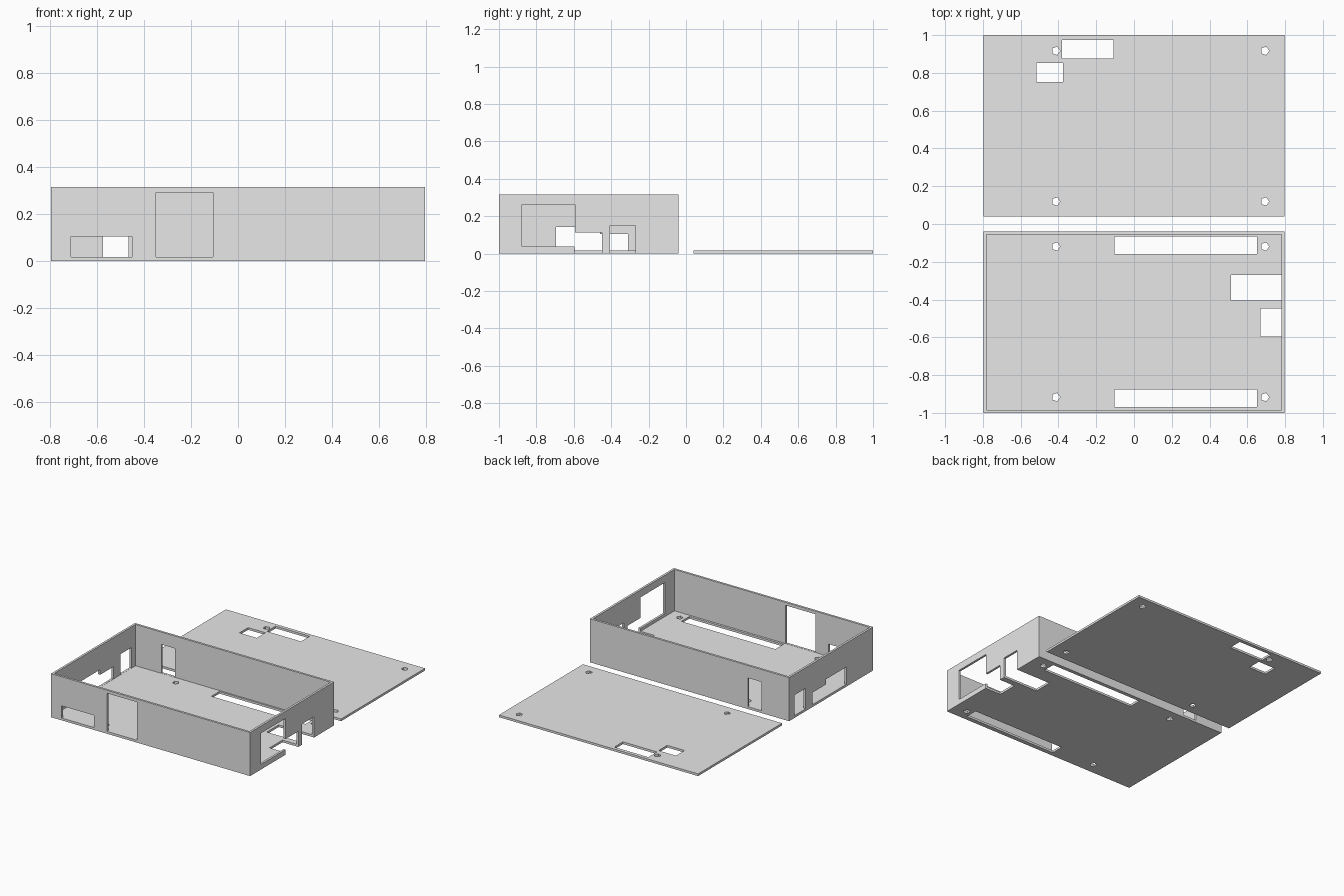
import bpy
import bmesh
from mathutils import Matrix, Vector

cube = bpy.data.objects.get("Cube")
if cube:
    bpy.data.objects.remove(cube)

HALF_X, NEAR, FAR = 0.797, 0.04, 1.0   # panel half width and y range
HEIGHT, WALL = 0.315, 0.016
SILL = 0.017                           # lower edge of the wall openings

grey = bpy.data.materials.new("plain_grey")
grey.use_nodes = True
grey.diffuse_color = (0.8, 0.8, 0.8, 1)
grey.node_tree.nodes["Principled BSDF"].inputs["Base Color"].default_value = (0.8, 0.8, 0.8, 1)


def new_object(name, bm):
    mesh = bpy.data.meshes.new(name)
    bm.to_mesh(mesh)
    bm.free()
    obj = bpy.data.objects.new(name, mesh)
    bpy.context.collection.objects.link(obj)
    mesh.materials.append(grey)
    return obj


def block(name, x, y, z):
    """Box spanning the given (low, high) ranges."""
    low, high = (Vector(c) for c in zip(x, y, z))
    bm = bmesh.new()
    bmesh.ops.create_cube(bm, size=1, matrix=Matrix.Translation((low + high) / 2)
                          @ Matrix.Diagonal((high - low).to_4d()))
    return new_object(name, bm)


def screw_hole(x, y):
    """Five-sided drill with one corner towards +x."""
    bm = bmesh.new()
    bmesh.ops.create_cone(bm, cap_ends=True, segments=5, radius1=0.023, radius2=0.023,
                          depth=0.1, matrix=Matrix.Translation((x, y, 0))
                          @ Matrix.Rotation(-1.5707963, 4, 'Z'))
    return new_object("drill", bm)


def cut(obj, cutters):
    """Subtract the cutters, bake the result and remove the cutters."""
    for c in cutters:
        c.hide_render = True
        mod = obj.modifiers.new("cut", 'BOOLEAN')
        mod.operation, mod.solver, mod.object = 'DIFFERENCE', 'EXACT', c
    bpy.context.view_layer.update()
    baked = bpy.data.meshes.new_from_object(
        obj.evaluated_get(bpy.context.evaluated_depsgraph_get()))
    obj.modifiers.clear()
    obj.data = baked
    for c in cutters:
        bpy.data.objects.remove(c)


def slot(x, y):
    """Opening through a floor or lid panel."""
    return block("slot", x, y, (-0.05, 0.05))


def side_opening(sign, y, z):
    """Opening through the left (+1) or right (-1) wall."""
    x = sorted((sign * (HALF_X - 0.03), sign * (HALF_X + 0.05)))
    return block("side_opening", x, y, z)


def end_opening(wall_y, x, z):
    """Opening through the front or back wall."""
    return block("end_opening", x, (wall_y - 0.03, wall_y + 0.03), z)


def screw_holes(sign):
    return [screw_hole(x, sign * y) for x in (-0.414, 0.693) for y in (0.119, 0.917)]


# Open-topped case
case = block("case", (-HALF_X, HALF_X), (-FAR, -NEAR), (0, HEIGHT))
inner = HALF_X - WALL
cut(case, [block("cavity", (-inner, inner), (-FAR + WALL, -NEAR - WALL), (WALL, 1))])

# Floor slots and screw holes
openings = screw_holes(-1)
openings += [slot((-0.102, 0.651), y) for y in ((-0.159, -0.067), (-0.968, -0.876))]

# Left wall: large window and two ports that run into the floor
openings += [
    side_opening(1, (-0.877, -0.594), (0.037, 0.262)),
    block("port", (0.67, 0.9), (-0.596, -0.448), (-0.1, 0.113)),
    block("port", (0.514, 0.9), (-0.405, -0.269), (-0.1, 0.15)),
]
# Right wall: stepped opening and a small window
openings += [
    side_opening(-1, (-0.695, -0.46), (SILL, 0.142)),
    side_opening(-1, (-0.461, -0.31), (SILL, 0.105)),
    side_opening(-1, (-0.23, -0.1), (SILL, 0.165)),
]
# Front and back walls
openings += [
    end_opening(-FAR, (-0.711, -0.452), (SILL, 0.105)),
    end_opening(-FAR, (-0.349, -0.107), (SILL, 0.293)),
    end_opening(-NEAR, (-0.575, -0.467), (SILL, 0.225)),
]
cut(case, openings)

# Flat lid lying behind the case
lid = block("lid", (-HALF_X, HALF_X), (NEAR, FAR), (0, WALL))
cut(lid, screw_holes(1) + [slot((-0.381, -0.108), (0.875, 0.974)),
                           slot((-0.516, -0.377), (0.753, 0.852))])
